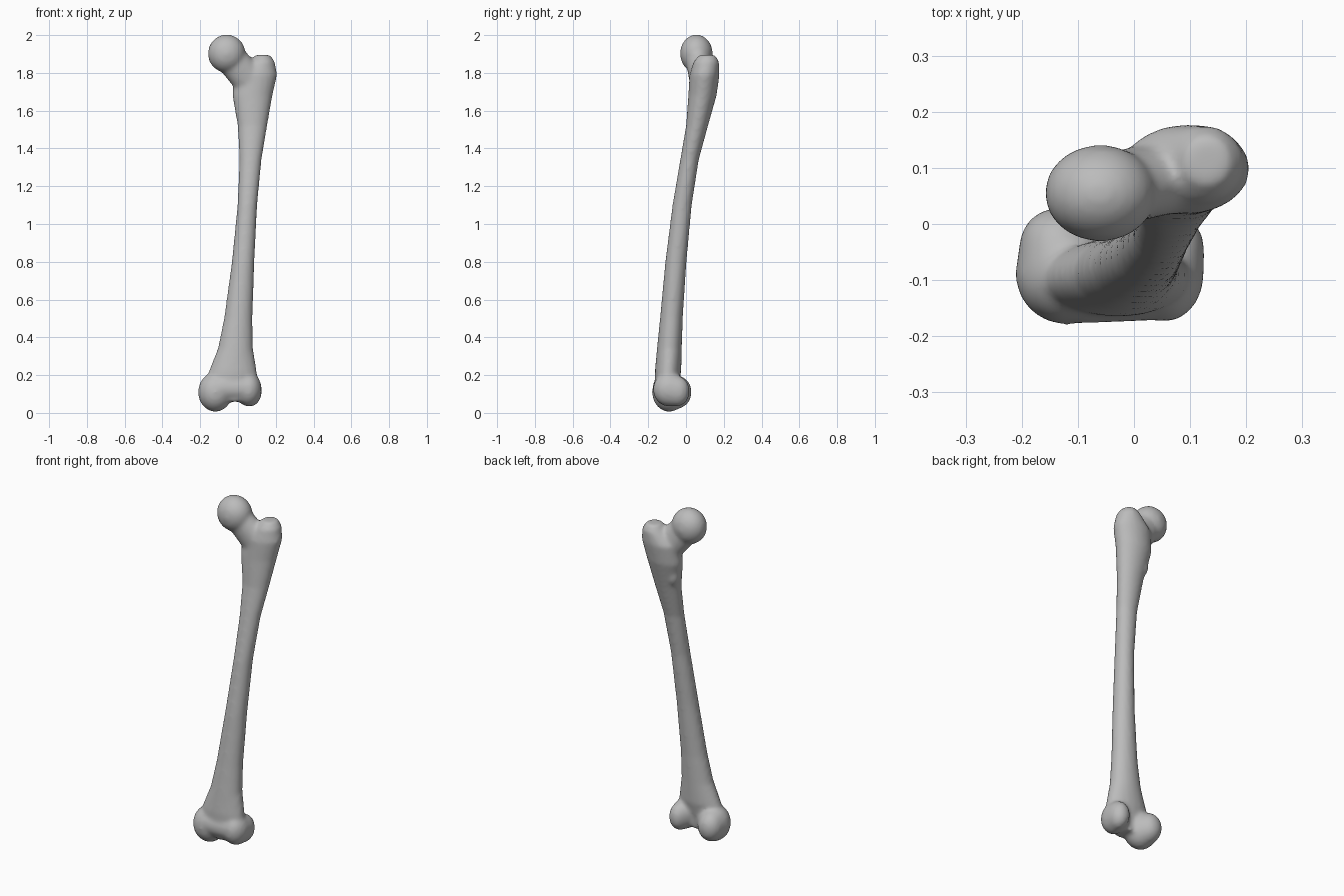
import bpy
import bmesh
from math import cos, sin, tau
from mathutils import Vector

cube = bpy.data.objects.get("Cube")
if cube:
    bpy.data.objects.remove(cube)

SIDES = 20
bone_mesh = bpy.data.meshes.new("thigh_bone")
bm = bmesh.new()


def loft(sections):
    """Closed skin through oval sections: z, x min, x max, y min, y max."""
    rings = []
    for z, x0, x1, y0, y1 in sections:
        cx, cy, rx, ry = (x0 + x1) / 2, (y0 + y1) / 2, (x1 - x0) / 2, (y1 - y0) / 2
        rings.append([bm.verts.new((cx + rx * cos(tau * i / SIDES),
                                    cy + ry * sin(tau * i / SIDES), z))
                      for i in range(SIDES)])
    for low, high in zip(rings, rings[1:]):
        for i in range(SIDES):
            j = (i + 1) % SIDES
            bm.faces.new((low[i], low[j], high[j], high[i]))
    bm.faces.new(rings[0][::-1])
    bm.faces.new(rings[-1])


def blob(*ovals):
    """Convex skin wrapped around ellipsoids: (centre, radii)."""
    part = bmesh.new()
    for centre, radii in ovals:
        ball = bmesh.ops.create_icosphere(part, subdivisions=3, radius=1)["verts"]
        for v in ball:
            v.co = Vector(centre) + Vector(a * b for a, b in zip(v.co, radii))
    hull = bmesh.ops.convex_hull(part, input=part.verts)
    loose = {e for e in hull["geom_interior"] if isinstance(e, bmesh.types.BMVert)}
    bmesh.ops.delete(part, geom=list(loose), context="VERTS")
    temp = bpy.data.meshes.new("temp")
    part.to_mesh(temp)
    part.free()
    bm.from_mesh(temp)
    bpy.data.meshes.remove(temp)


# Shaft, flaring into the knee end and the outer hip knob
loft([
    (0.06, -0.12, 0.08, -0.15, -0.05),
    (0.12, -0.18, 0.11, -0.165, -0.045),
    (0.22, -0.155, 0.10, -0.165, -0.025),
    (0.34, -0.107, 0.08, -0.154, -0.022),
    (0.50, -0.074, 0.077, -0.138, -0.017),
    (0.80, -0.033, 0.087, -0.11, 0.003),
    (1.10, -0.003, 0.102, -0.072, 0.031),
    (1.34, 0.007, 0.125, -0.031, 0.068),
    (1.52, -0.002, 0.155, 0.0, 0.117),
    (1.68, -0.03, 0.183, 0.012, 0.162),
    (1.79, -0.02, 0.208, 0.018, 0.178),
    (1.86, 0.06, 0.195, 0.04, 0.175),
    (1.895, 0.09, 0.17, 0.07, 0.155),
])

# Ball head, neck and the small knob below the neck
blob(((-0.06, 0.055, 1.902), (0.1, 0.087, 0.102)))
blob(((-0.05, 0.06, 1.89), (0.085, 0.065, 0.08)),
     ((0.07, 0.085, 1.75), (0.09, 0.065, 0.085)))
blob(((0.02, 0.09, 1.60), (0.035, 0.035, 0.06)))

# Inner and outer knee knuckles, with the front ridges that join them
blob(((-0.12, -0.09, 0.11), (0.092, 0.09, 0.105)),
     ((-0.135, -0.04, 0.11), (0.07, 0.07, 0.085)))
blob(((0.055, -0.09, 0.125), (0.07, 0.085, 0.092)),
     ((0.07, -0.045, 0.115), (0.056, 0.065, 0.08)))
blob(((-0.09, -0.11, 0.13), (0.07, 0.068, 0.07)),
     ((0.045, -0.11, 0.13), (0.06, 0.062, 0.07)))

bmesh.ops.recalc_face_normals(bm, faces=bm.faces)
bm.to_mesh(bone_mesh)
bm.free()

# Single grey bone colour
grey = bpy.data.materials.new("bone_grey")
grey.use_nodes = True
grey.diffuse_color = (0.5, 0.5, 0.5, 1)
grey.node_tree.nodes["Principled BSDF"].inputs["Base Color"].default_value = (0.5, 0.5, 0.5, 1)
bone_mesh.materials.append(grey)

# Fuse the parts into one skin and soften the joins
bone = bpy.data.objects.new("thigh_bone", bone_mesh)
bpy.context.collection.objects.link(bone)
fuse = bone.modifiers.new("fuse", "REMESH")
fuse.mode = "VOXEL"
fuse.voxel_size = 0.01
fuse.use_smooth_shade = True
soften = bone.modifiers.new("soften", "SMOOTH")
soften.factor = 0.5
soften.iterations = 10
